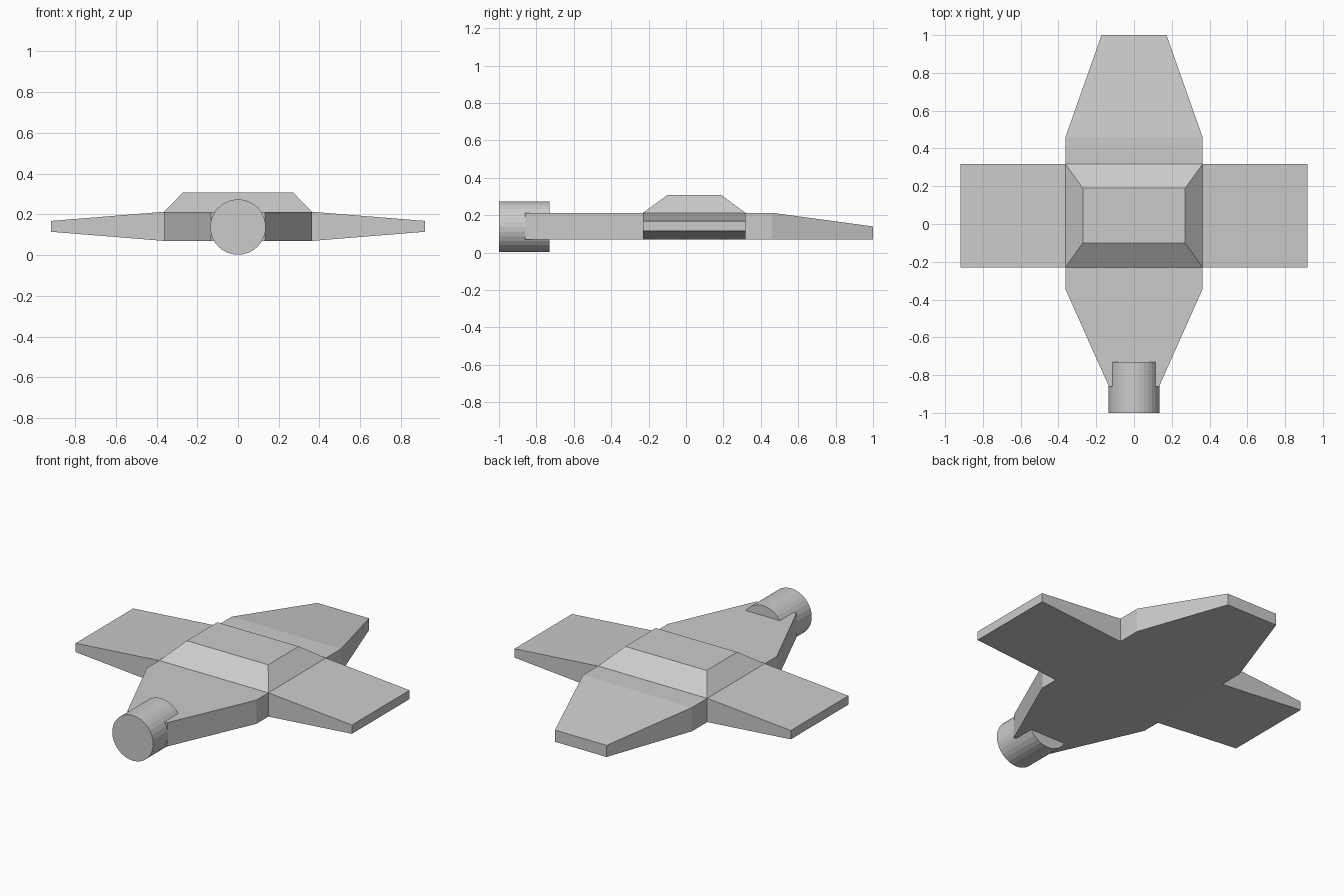
import bpy, bmesh, math

if "Cube" in bpy.data.objects:
    bpy.data.objects.remove(bpy.data.objects["Cube"])


def loft(name, sections):
    """Skin a list of equal-length closed rings and cap both ends."""
    bm = bmesh.new()
    rings = [[bm.verts.new(p) for p in s] for s in sections]
    n = len(rings[0])
    for a, b in zip(rings, rings[1:]):
        for i in range(n):
            j = (i + 1) % n
            bm.faces.new((a[i], a[j], b[j], b[i]))
    bm.faces.new(rings[0])
    bm.faces.new(rings[-1])
    bmesh.ops.recalc_face_normals(bm, faces=bm.faces)
    mesh = bpy.data.meshes.new(name)
    bm.to_mesh(mesh)
    bm.free()
    obj = bpy.data.objects.new(name, mesh)
    bpy.context.collection.objects.link(obj)
    return obj


def rect_xz(y, hx, z0, z1):
    return [(-hx, y, z0), (hx, y, z0), (hx, y, z1), (-hx, y, z1)]


def rect_yz(x, y0, y1, z0, z1):
    return [(x, y0, z0), (x, y1, z0), (x, y1, z1), (x, y0, z1)]


def rect_xy(z, hx, y0, y1):
    return [(-hx, y0, z), (hx, y0, z), (hx, y1, z), (-hx, y1, z)]


LOW, TOP, HALF = 0.07, 0.213, 0.363   # hull underside, deck, half width
Y0, Y1 = -0.23, 0.317                 # wing root and cabin extent

# Hull: tapered nose, straight middle, sloping tail
loft("hull", [rect_xz(-0.86, 0.133, LOW, TOP),
              rect_xz(-0.345, HALF, LOW, TOP),
              rect_xz(0.46, HALF, LOW, TOP),
              rect_xz(1.0, 0.172, LOW, 0.14)])

# Raised cabin
loft("cabin", [rect_xy(TOP, HALF, Y0, Y1), rect_xy(0.307, 0.271, -0.10, 0.19)])

# Wings, thinning toward the tips
for side, label in ((-1, "left"), (1, "right")):
    loft(label + "_wing", [rect_yz(side * HALF, Y0, Y1, LOW, TOP),
                           rect_yz(side * 0.919, Y0, Y1, 0.115, 0.168)])

# Nose barrel
bpy.ops.mesh.primitive_cylinder_add(vertices=32, radius=0.136, depth=0.27,
                                    location=(0, -0.865, 0.138),
                                    rotation=(math.pi / 2, 0, 0))
bpy.context.object.name = "nose_barrel"
